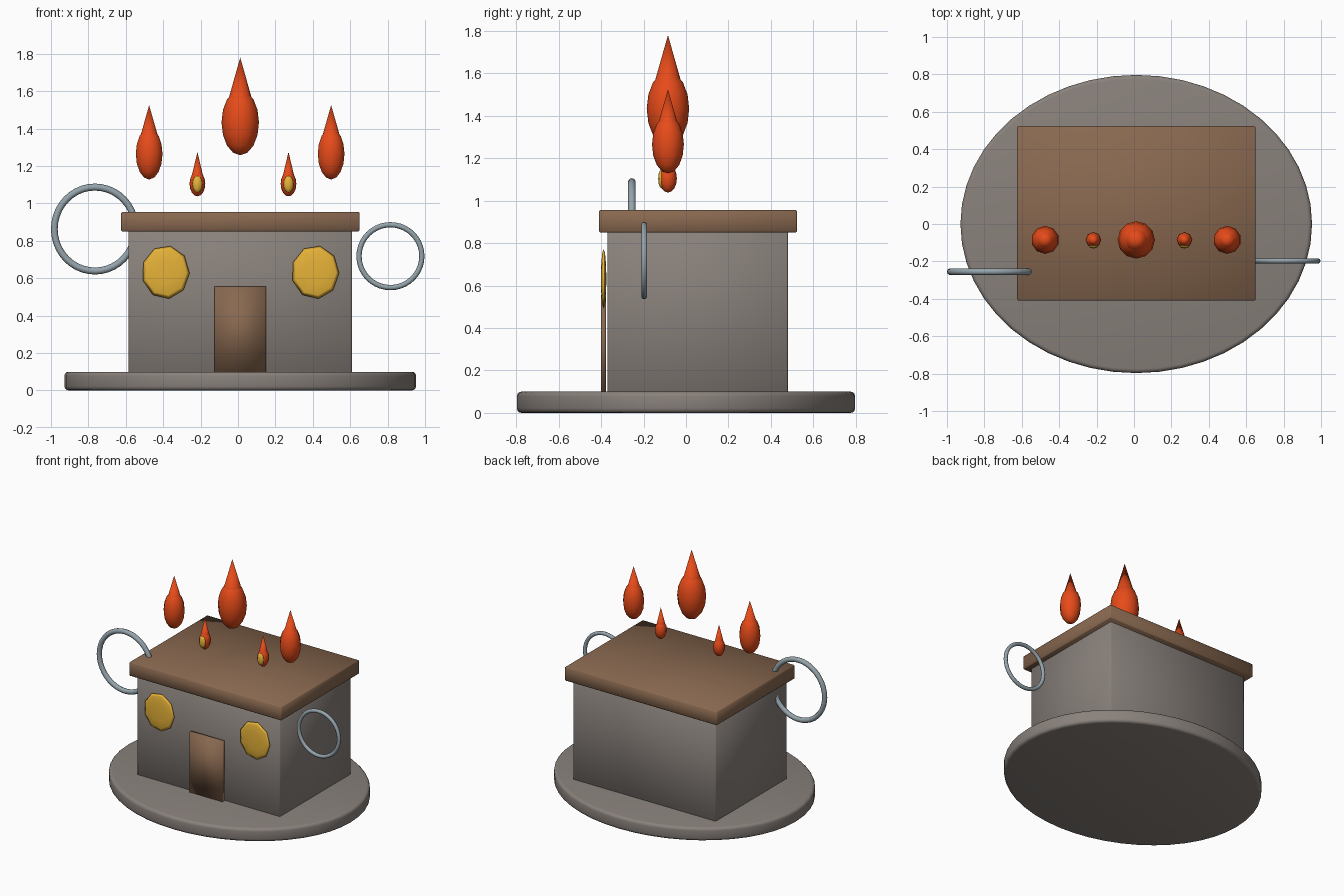
import bpy
import math

cube = bpy.data.objects.get("Cube")
if cube:
    bpy.data.objects.remove(cube, do_unlink=True)


def material(name, rgb):
    m = bpy.data.materials.new(name)
    m.use_nodes = True
    m.diffuse_color = (*rgb, 1)
    m.node_tree.nodes["Principled BSDF"].inputs["Base Color"].default_value = (*rgb, 1)
    return m


STONE = material("warm grey stone", (0.25, 0.22, 0.20))
WOOD = material("brown wood", (0.25, 0.14, 0.08))
FLAME = material("orange red flame", (0.80, 0.07, 0.01))
GOLD = material("golden yellow", (0.80, 0.45, 0.04))
METAL = material("blue grey metal", (0.30, 0.37, 0.41))


def finish(name, mat, scale=(1, 1, 1), bevel=0, segments=1):
    """Name, scale, colour and smooth the newest primitive."""
    ob = bpy.context.object
    ob.name = name
    ob.scale = scale
    bpy.ops.object.transform_apply(location=False, rotation=True, scale=True)
    ob.data.materials.append(mat)
    bpy.ops.object.shade_smooth()
    if bevel:
        mod = ob.modifiers.new("soft edge", "BEVEL")
        mod.width = bevel
        mod.segments = segments
        mod.limit_method = "ANGLE"
        mod.angle_limit = math.radians(40)
    return ob


def box(name, mat, low, high, bevel=0):
    bpy.ops.mesh.primitive_cube_add(size=1, location=[(a + b) / 2 for a, b in zip(low, high)])
    finish(name, mat, [b - a for a, b in zip(low, high)], bevel)


def ball(name, mat, loc, radii, segments=10, rings=8):
    bpy.ops.mesh.primitive_uv_sphere_add(segments=segments, ring_count=rings, location=loc)
    return finish(name, mat, radii)


def ring(name, loc, outer_x, outer_z, tube):
    bpy.ops.mesh.primitive_torus_add(major_radius=1 - tube / outer_x, minor_radius=tube / outer_x,
                                     major_segments=40, minor_segments=10,
                                     location=loc, rotation=(math.pi / 2, 0, 0))
    bpy.ops.object.transform_apply(location=False, rotation=True, scale=False)
    finish(name, METAL, (outer_x, outer_x, outer_z))


# Oval base plate with a rounded rim
bpy.ops.mesh.primitive_cylinder_add(vertices=48, radius=1, depth=0.1, location=(0.012, 0, 0.05))
finish("base_plate", STONE, (0.94, 0.797, 1), 0.022, 3)

# Building
box("house_body", STONE, (-0.585, -0.37, 0.09), (0.61, 0.48, 0.87), 0.006)
box("roof_slab", WOOD, (-0.625, -0.41, 0.85), (0.65, 0.523, 0.955), 0.006)
box("door", WOOD, (-0.125, -0.40, 0.10), (0.15, -0.376, 0.555))

# Round faceted windows, flattened against the front wall
for side, x in (("right", -0.387), ("left", 0.413)):
    bpy.ops.mesh.primitive_uv_sphere_add(segments=9, ring_count=6, location=(x, -0.388, 0.632),
                                         rotation=(math.pi / 2, math.radians(12), 0))
    bpy.ops.object.transform_apply(location=False, rotation=True, scale=False)
    finish(side + "_window", GOLD, (0.128, 0.013, 0.143))

# Side rings
ring("right_ring", (-0.765, -0.255, 0.863), 0.235, 0.243, 0.018)
ring("left_ring", (0.815, -0.197, 0.718), 0.182, 0.182, 0.014)

# Floating flames: x, body height, body radius, body half height, cone base, cone radius, tip
Y = -0.085
FLAMES = {
    "centre": (0.012, 1.433, 0.10, 0.175, 1.54, 0.068, 1.78, 12),
    "right_outer": (-0.475, 1.265, 0.075, 0.137, 1.335, 0.054, 1.525, 10),
    "left_outer": (0.498, 1.265, 0.075, 0.137, 1.335, 0.054, 1.525, 10),
    "right_inner": (-0.217, 1.105, 0.042, 0.067, 1.145, 0.031, 1.275, 8),
    "left_inner": (0.270, 1.105, 0.042, 0.067, 1.145, 0.031, 1.275, 8),
}
for label, (x, z, r, half, cone_z, cone_r, tip, sides) in FLAMES.items():
    ball(label + "_flame_body", FLAME, (x, Y, z), (r, r, half), sides)
    bpy.ops.mesh.primitive_cone_add(vertices=8, radius1=cone_r, depth=tip - cone_z,
                                    location=(x, Y, (cone_z + tip) / 2))
    finish(label + "_flame_tip", FLAME)
    bpy.ops.object.shade_smooth_by_angle(angle=math.radians(50))
    # Glowing heart on the front of the small flames
    if "inner" in label:
        ball(label + "_flame_heart", GOLD, (x, -0.115, z - 0.002), (0.027, 0.016, 0.045), 8, 6)
